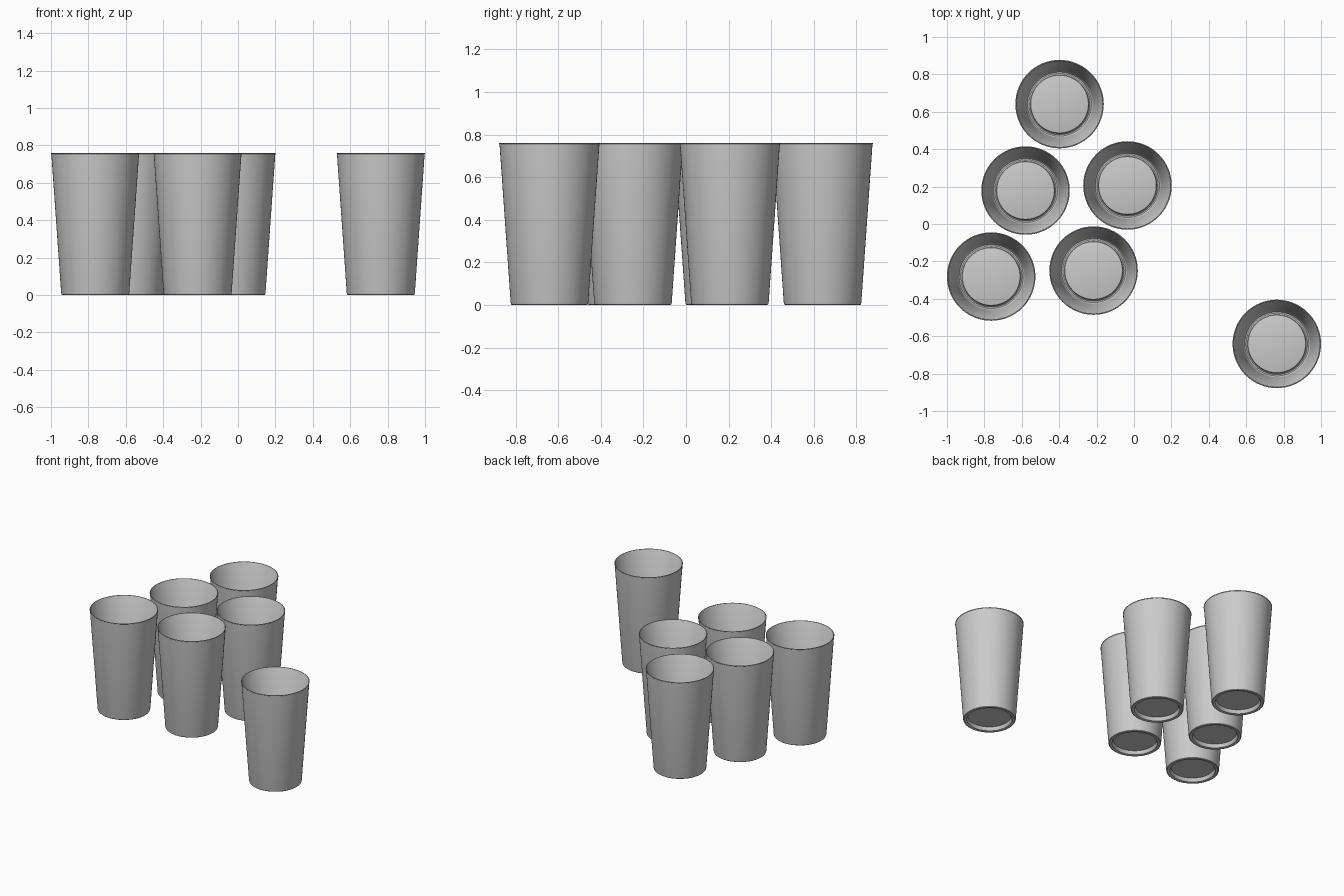
import bpy
import math

if "Cube" in bpy.data.objects:
    bpy.data.objects.remove(bpy.data.objects["Cube"])

SIDES = 64

# Cup wall cross-section (radius, height): outside from punt centre up, then inside back down
PROFILE = [
    (0.0, 0.028), (0.148, 0.028), (0.151, 0.010), (0.157, 0.002), (0.165, 0.0),
    (0.176, 0.0), (0.180, 0.003), (0.182, 0.010),
    (0.2345, 0.755), (0.2365, 0.757), (0.2365, 0.759), (0.2355, 0.76),
    (0.2315, 0.76), (0.2300, 0.758),
    (0.1795, 0.036), (0.177, 0.023), (0.171, 0.016), (0.164, 0.016),
    (0.157, 0.022), (0.154, 0.034), (0.148, 0.036), (0.0, 0.036),
]

# Cup centres: a loose cluster of five and one standing apart
CENTRES = [(-0.398, 0.641), (-0.58, 0.179), (-0.035, 0.206),
           (-0.7635, -0.281), (-0.216, -0.249), (0.7635, -0.641)]


def lathe(name, profile):
    """Revolve a profile whose two ends lie on the axis."""
    verts, faces = [], []
    ring = profile[1:-1]
    for r, z in ring:
        for i in range(SIDES):
            a = 2 * math.pi * i / SIDES
            verts.append((r * math.cos(a), r * math.sin(a), z))
    for k in range(len(ring) - 1):
        for i in range(SIDES):
            j = (i + 1) % SIDES
            faces.append((k * SIDES + i, k * SIDES + j,
                          (k + 1) * SIDES + j, (k + 1) * SIDES + i))
    # flat discs close the underside and the inner floor
    last = (len(ring) - 1) * SIDES
    faces.append(tuple(reversed(range(SIDES))))
    faces.append(tuple(range(last, last + SIDES)))
    mesh = bpy.data.meshes.new(name)
    mesh.from_pydata(verts, [], faces)
    mesh.update()
    return mesh


# One cup mesh shared by all six cups
cup_mesh = lathe("cup", PROFILE)
cups = []
for n, (x, y) in enumerate(CENTRES, 1):
    cup = bpy.data.objects.new(f"cup_{n}", cup_mesh)
    cup.location = (x, y, 0)
    bpy.context.collection.objects.link(cup)
    cups.append(cup)

bpy.context.view_layer.objects.active = cups[0]
cups[0].select_set(True)
bpy.ops.object.shade_smooth_by_angle(angle=math.radians(35))
